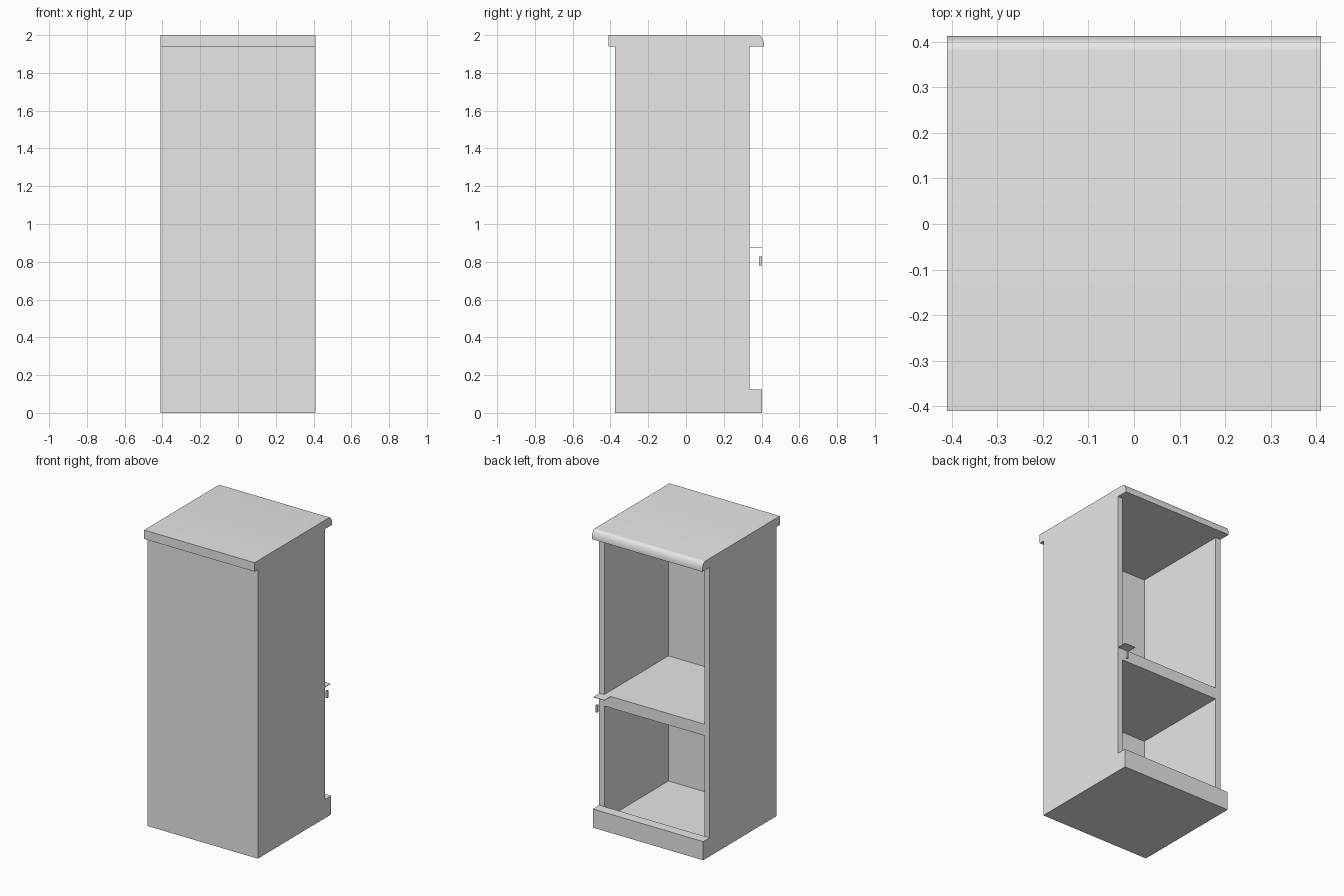
import bpy
import math

cube = bpy.data.objects.get("Cube")
if cube:
    bpy.data.objects.remove(cube, do_unlink=True)

grey = bpy.data.materials.new("light_grey")
grey.use_nodes = True
colour = (0.8, 0.8, 0.8, 1)
grey.diffuse_color = colour
grey.node_tree.nodes["Principled BSDF"].inputs["Base Color"].default_value = colour


def prism(name, profile, x0, x1):
    """Extrude a closed (y, z) profile along x."""
    n = len(profile)
    verts = [(x, y, z) for x in (x0, x1) for y, z in profile]
    faces = [tuple(reversed(range(n))), tuple(range(n, 2 * n))]
    faces += [(i, (i + 1) % n, (i + 1) % n + n, i + n) for i in range(n)]
    mesh = bpy.data.meshes.new(name)
    mesh.from_pydata(verts, [], faces)
    mesh.materials.append(grey)
    obj = bpy.data.objects.new(name, mesh)
    bpy.context.collection.objects.link(obj)
    return obj


def box(name, x0, x1, y0, y1, z0, z1):
    return prism(name, [(y0, z0), (y1, z0), (y1, z1), (y0, z1)], x0, x1)


W, INNER = 0.41, 0.372            # outer and inner half widths
FRONT, PANEL, OPEN = -0.375, -0.345, 0.335
TOP = 1.94                        # underside of the worktop

# Carcass: closed panel at the front, open at the back
box("closed_panel", -W, W, FRONT, PANEL, 0, TOP)
box("left_side_panel", INNER, W, PANEL, OPEN, 0, TOP)
box("right_side_panel", -W, -INNER, PANEL, OPEN, 0, TOP)
box("floor_panel", -INNER, INNER, PANEL, OPEN, 0, 0.037)
box("middle_shelf", -INNER, INNER, PANEL, OPEN, 0.8, 0.877)
box("plinth", -W, W, OPEN, 0.403, 0, 0.125)

# Worktop with a rounded edge over the opening
steps = 10
arc = [(0.38 + 0.033 * math.cos(a), 1.945 + 0.055 * math.sin(a))
       for a in (math.pi / 2 * i / steps for i in range(steps + 1))]
worktop = prism("worktop", [(-W, TOP), (0.413, TOP)] + arc + [(-W, 2)], -W, W)
bpy.ops.object.select_all(action="DESELECT")
worktop.select_set(True)
bpy.context.view_layer.objects.active = worktop
bpy.ops.object.shade_smooth_by_angle(angle=math.radians(30))

# Small ledge and catch beside the opening
box("ledge_plate", 0.325, 0.407, OPEN, 0.402, 0.875, 0.877)
box("catch", 0.378, 0.39, 0.387, 0.402, 0.78, 0.828)
